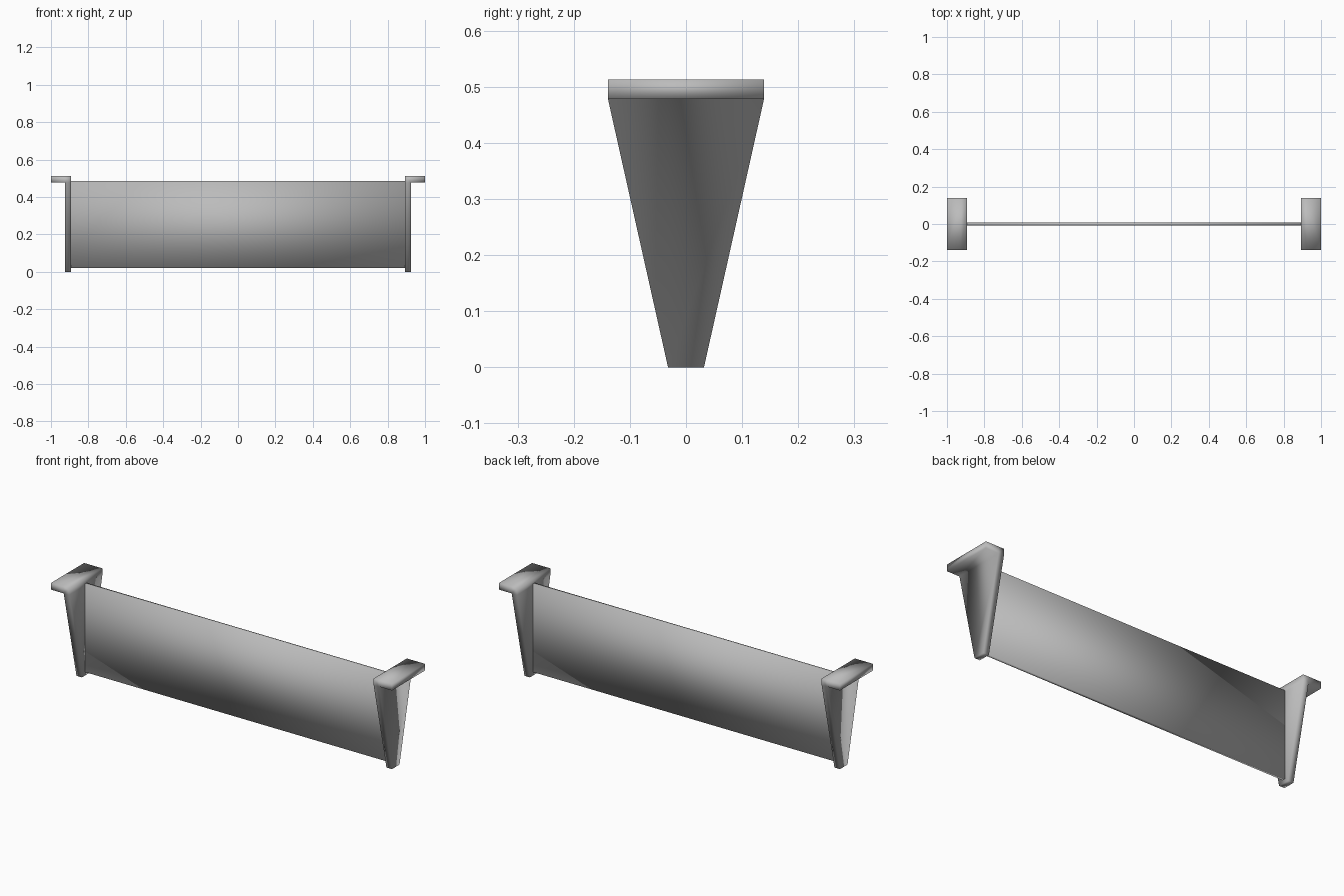
import bpy
import bmesh

cube = bpy.data.objects.get("Cube")
if cube:
    bpy.data.objects.remove(cube, do_unlink=True)

grey = bpy.data.materials.new("satin_grey")
grey.use_nodes = True
colour = (0.5, 0.5, 0.5, 1)
grey.diffuse_color = colour
grey.node_tree.nodes["Principled BSDF"].inputs["Base Color"].default_value = colour

WIDE, NARROW = 0.139, 0.032          # bracket half widths, top and foot
INNER, OUTER, TIP = 0.893, 0.925, 1.0
SHELF, TOP = 0.478, 0.513


def finish(name, bm):
    """Turn a bmesh into a smooth-shaded grey object."""
    bmesh.ops.recalc_face_normals(bm, faces=bm.faces)
    for face in bm.faces:
        face.smooth = True
    mesh = bpy.data.meshes.new(name)
    bm.to_mesh(mesh)
    bm.free()
    mesh.materials.append(grey)
    obj = bpy.data.objects.new(name, mesh)
    bpy.context.collection.objects.link(obj)


def bracket(name, side):
    """Tapered upright with a flange folded outward along its top."""
    # Each profile point: x, z, half width
    profile = [(INNER, 0, NARROW), (OUTER, 0, NARROW), (OUTER, SHELF, WIDE),
               (TIP, SHELF, WIDE), (TIP, TOP, WIDE), (OUTER, TOP, WIDE),
               (INNER, TOP, WIDE), (INNER, SHELF, WIDE)]
    bm = bmesh.new()
    front = [bm.verts.new((side * x, -w, z)) for x, z, w in profile]
    back = [bm.verts.new((side * x, w, z)) for x, z, w in profile]
    count = len(profile)
    for i in range(count):
        j = (i + 1) % count
        bm.faces.new((front[i], front[j], back[j], back[i]))
    # Side caps: tapered upright, corner block and flange
    for ring in (front, back):
        bm.faces.new([ring[i] for i in (0, 1, 2, 7)])
        bm.faces.new([ring[i] for i in (2, 5, 6, 7)])
        bm.faces.new([ring[i] for i in (2, 3, 4, 5)])
    finish(name, bm)


# Thin panel spanning the brackets
bm = bmesh.new()
bmesh.ops.create_cube(bm, size=1)
bmesh.ops.scale(bm, vec=(2 * INNER, 0.016, 0.467), verts=bm.verts)
bmesh.ops.translate(bm, vec=(0, 0, 0.253), verts=bm.verts)
finish("panel", bm)

# Mirrored end brackets
bracket("left_bracket", 1)
bracket("right_bracket", -1)
